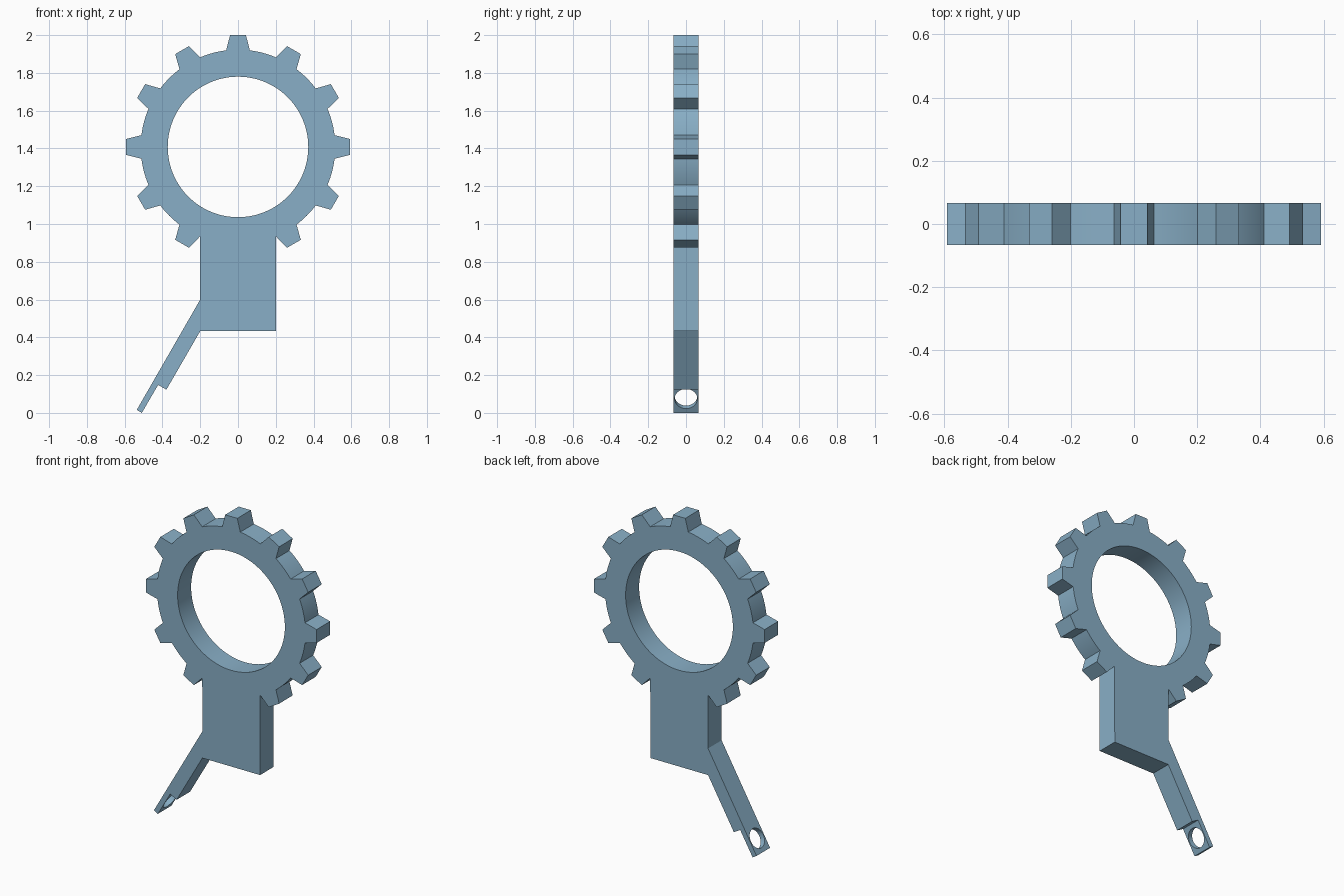
import bpy, bmesh, math
from mathutils import Vector

if "Cube" in bpy.data.objects:
    bpy.data.objects.remove(bpy.data.objects["Cube"])

HALF = 0.067                       # half thickness
CZ = 1.408                         # gear centre height
R_ROOT, R_TIP, R_HOLE = 0.515, 0.592, 0.372

steel = bpy.data.materials.new("steel_blue")
steel.diffuse_color = (0.25, 0.43, 0.57, 1)
steel.use_nodes = True
steel.node_tree.nodes["Principled BSDF"].inputs["Base Color"].default_value = steel.diffuse_color


def polar(r, deg):
    a = math.radians(deg)
    return r * math.cos(a), CZ + r * math.sin(a)


def tooth(deg):
    """Tapered tooth with a flat tip, counter-clockwise."""
    tip = math.degrees(math.atan2(0.042, R_TIP))
    r = math.hypot(0.042, R_TIP)
    return [polar(R_ROOT, deg - 7), polar(r, deg - tip),
            polar(r, deg + tip), polar(R_ROOT, deg + 7)]


def cut_cylinder(target, name, radius, depth, loc, rot, sides):
    bpy.ops.mesh.primitive_cylinder_add(vertices=sides, radius=radius, depth=depth,
                                        location=loc, rotation=rot)
    cutter = bpy.context.object
    cutter.name = name
    cutter.hide_render = True
    mod = target.modifiers.new(name, 'BOOLEAN')
    mod.operation, mod.solver, mod.object = 'DIFFERENCE', 'EXACT', cutter
    bpy.context.view_layer.objects.active = target
    bpy.ops.object.modifier_apply(modifier=name)
    bpy.data.objects.remove(cutter)


# Outline: eleven teeth with root arcs between them
outline = []
for i in range(11):
    deg = -60 + 30 * i
    outline += tooth(deg)
    if i < 10:
        outline += [polar(R_ROOT, deg + 7 + 2 * k) for k in range(1, 8)]

# Block under the gear, with the stepped arm slanting down from its left side
outline += [(-0.20, 0.60), (-0.536, 0.016), (-0.509, 0.0), (-0.423, 0.148),
            (-0.379, 0.123), (-0.20, 0.433), (0.20, 0.433)]

bm = bmesh.new()
face = bm.faces.new([bm.verts.new((x, -HALF, z)) for x, z in outline])
ext = bmesh.ops.extrude_face_region(bm, geom=[face])
bmesh.ops.translate(bm, vec=Vector((0, 2 * HALF, 0)),
                    verts=[v for v in ext["geom"] if isinstance(v, bmesh.types.BMVert)])
bmesh.ops.recalc_face_normals(bm, faces=bm.faces)
mesh = bpy.data.meshes.new("gear_bracket")
bm.to_mesh(mesh)
bm.free()
mesh.materials.append(steel)
bracket = bpy.data.objects.new("gear_bracket", mesh)
bpy.context.collection.objects.link(bracket)

# Large gear opening and the small hole through the arm's thin tip
cut_cylinder(bracket, "gear_opening", R_HOLE, 0.5, (0, 0, CZ), (math.pi / 2, 0, 0), 96)
cut_cylinder(bracket, "arm_hole", 0.06, 0.14, (-0.48, 0, 0.083),
             (0, math.radians(120), 0), 48)

bpy.ops.object.select_all(action='DESELECT')
bracket.select_set(True)
bpy.context.view_layer.objects.active = bracket
bpy.ops.object.shade_smooth_by_angle(angle=math.radians(15))
